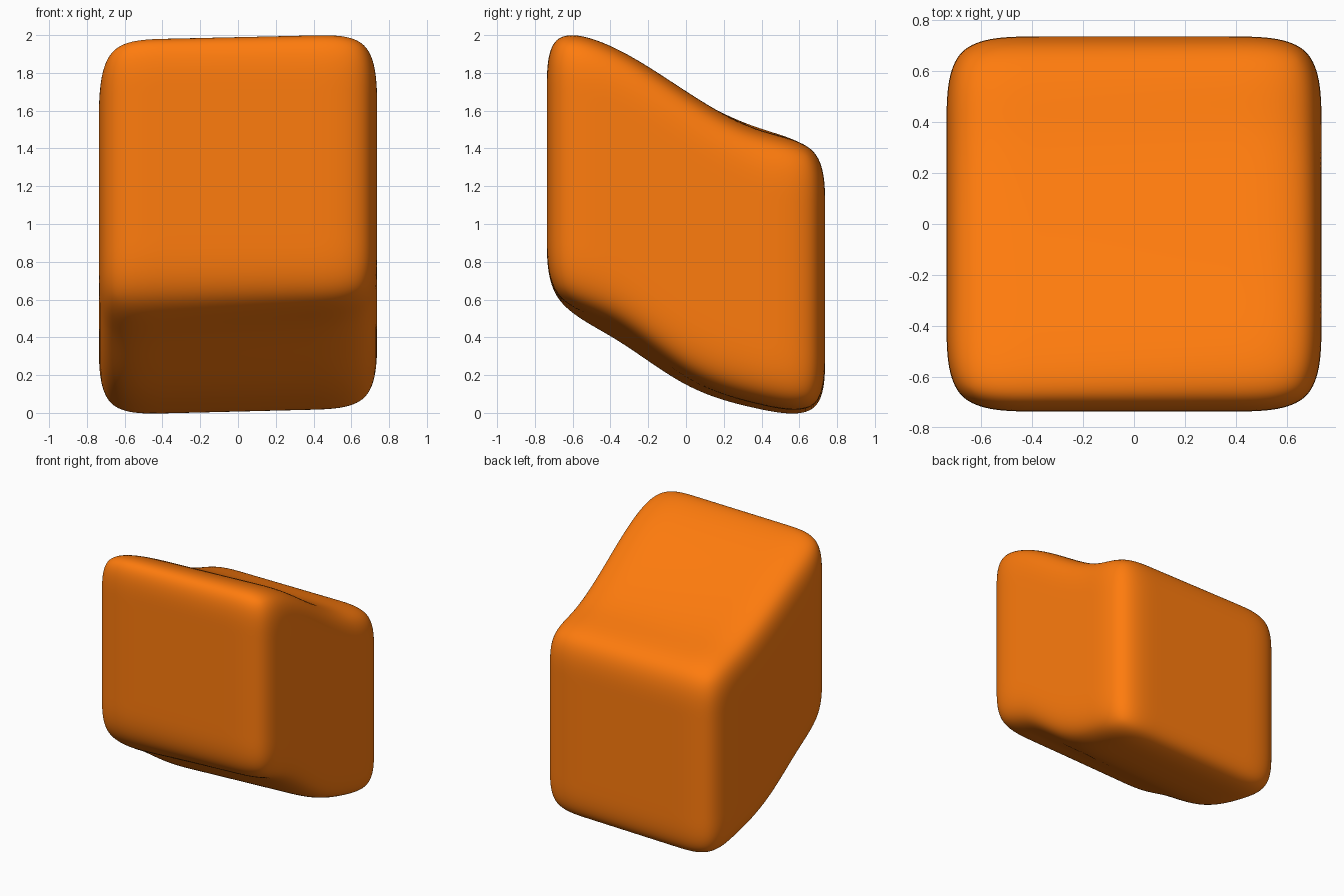
import bpy, bmesh

if "Cube" in bpy.data.objects:
    bpy.data.objects.remove(bpy.data.objects["Cube"])

HALF, N = 0.737, 4
# (height, sideways tilt) of the upper and lower wave, front to back
TOP = [(2.058, 0.005), (1.925, 0.06), (1.69, 0.02), (1.485, -0.025), (1.43, 0.015)]
BOTTOM = [(0.575, 0.01), (0.45, 0.09), (0.135, 0.04), (0.032, 0.03), (-0.036, 0.02)]

# Cage: every surface point of a 4 x 4 x 4 grid, bent along the waves
bm = bmesh.new()
bmesh.ops.create_cube(bm, size=2)
bmesh.ops.subdivide_edges(bm, edges=bm.edges[:], cuts=N - 1, use_grid_fill=True)
for v in bm.verts:
    row = round((v.co.y + 1) * N / 2)
    t = (v.co.z + 1) / 2
    x = v.co.x * HALF
    low, high = (z + tilt * x for z, tilt in (BOTTOM[row], TOP[row]))
    v.co = (x, v.co.y * HALF, low * (1 - t) + high * t)
mesh = bpy.data.meshes.new("wavy_block")
bm.to_mesh(mesh)
bm.free()
block = bpy.data.objects.new("wavy_block", mesh)
bpy.context.collection.objects.link(block)

# Soft rounded skin
for p in mesh.polygons:
    p.use_smooth = True
sub = block.modifiers.new("rounding", 'SUBSURF')
sub.levels = sub.render_levels = 4

mat = bpy.data.materials.new("orange")
mat.diffuse_color = (1.0, 0.2, 0.004, 1)
mat.use_nodes = True
mat.node_tree.nodes["Principled BSDF"].inputs["Base Color"].default_value = mat.diffuse_color
mesh.materials.append(mat)
